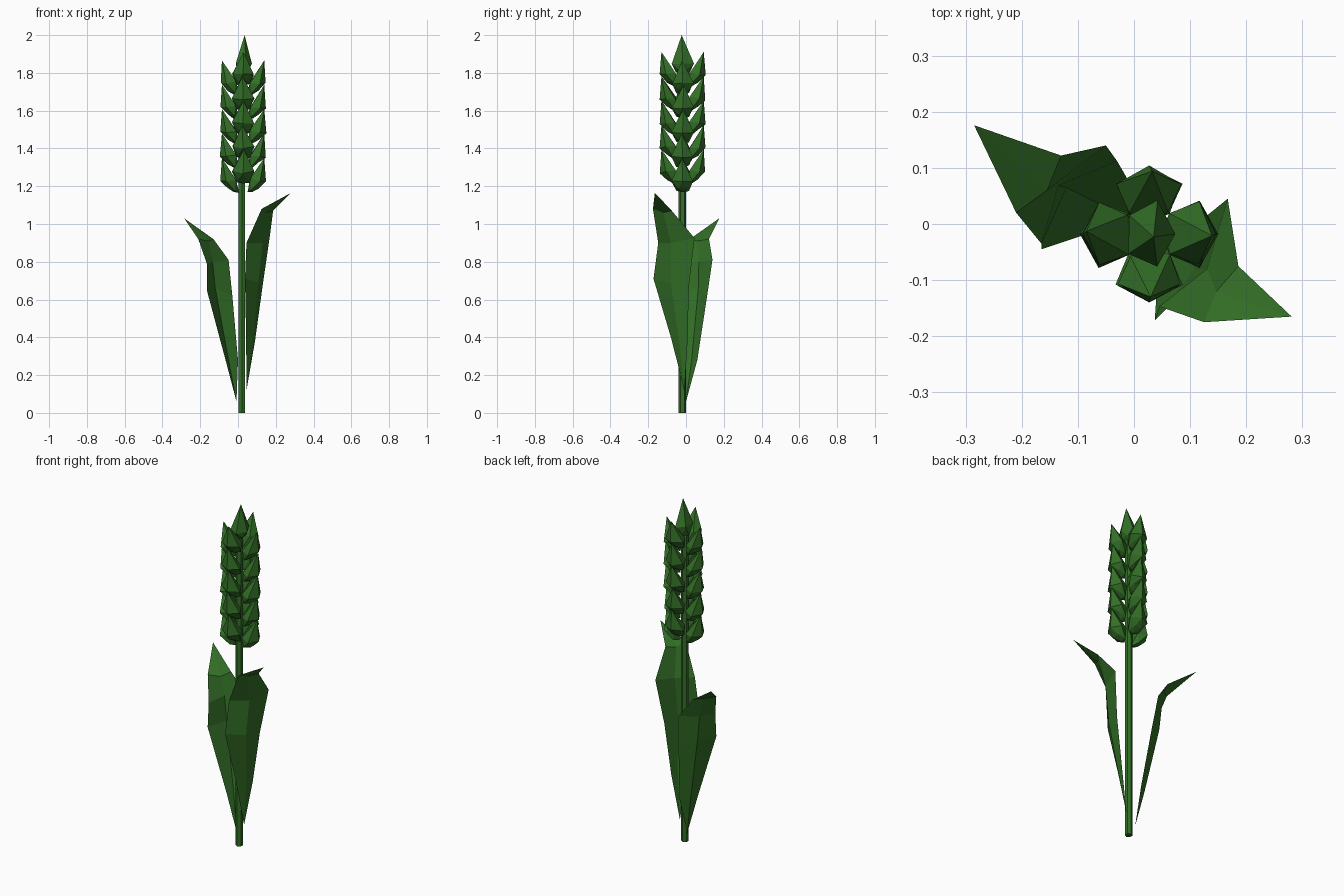
import bpy, bmesh, math, random
from mathutils import Vector

if "Cube" in bpy.data.objects:
    bpy.data.objects.remove(bpy.data.objects["Cube"])

random.seed(4)
green = bpy.data.materials.new("leaf green")
green.diffuse_color = (0.033, 0.16, 0.02, 1)
green.use_nodes = True
green.node_tree.nodes["Principled BSDF"].inputs["Base Color"].default_value = green.diffuse_color
CX, CY = 0.027, -0.018          # axis of the stalk


def finish(name, bm, closed=True):
    if closed:
        bmesh.ops.recalc_face_normals(bm, faces=bm.faces)
    me = bpy.data.meshes.new(name)
    bm.to_mesh(me)
    bm.free()
    me.materials.append(green)
    ob = bpy.data.objects.new(name, me)
    bpy.context.collection.objects.link(ob)
    return ob


# Stem: six-sided tube
bm = bmesh.new()
bmesh.ops.create_cone(bm, cap_ends=True, segments=6, radius1=0.02, radius2=0.02, depth=1.86)
bmesh.ops.translate(bm, verts=bm.verts, vec=(0.021, -0.019, 0.93))
finish("stem", bm)


# Grain: two twisted five-sided rings below a pointed tip
def grain(name, angle, tip_z, height=0.18, r0=0.055, r1=0.075, rt=0.112, width=1.0):
    bm = bmesh.new()
    out = Vector((math.cos(angle), math.sin(angle), 0))
    side = Vector((-out.y, out.x, 0))
    z0 = tip_z - height

    def point(r, s, z):
        return bm.verts.new(Vector((CX, CY, z)) + out * r + side * s)

    def ring(r, rad_out, rad_side, z, twist, tilt):
        vs = []
        for i in range(5):
            a = math.tau * (i + twist) / 5
            j = random.uniform(0.94, 1.06)
            vs.append(point(r + math.cos(a) * rad_out * j, math.sin(a) * rad_side * j,
                            z + tilt * math.cos(a) + random.uniform(-0.006, 0.006)))
        return vs

    low = ring(r0, 0.033, 0.036 * width, z0 + 0.012, 0.5, 0.012)
    mid = ring(r1, 0.046, 0.06 * width, z0 + 0.062, 0.0, -0.004)
    foot = point(r0 - 0.005, 0, z0)
    tip = point(rt, random.uniform(-0.008, 0.008), tip_z)
    for i in range(5):
        k = (i + 1) % 5
        bm.faces.new((foot, low[k], low[i]))
        bm.faces.new((mid[i], low[i], mid[k]))
        bm.faces.new((low[i], low[k], mid[k]))
        bm.faces.new((mid[i], mid[k], tip))
    finish(name, bm)


# Ear: five staggered tiers on four sides, plus a crown
for row in range(5):
    for q in range(4):
        tip_z = (1.35 if q % 2 == 0 else 1.395) + row * 0.129
        grain(f"grain_{row}_{q}", q * math.pi / 2, tip_z)
grain("crown_grain", 0, 2.0, 0.21, 0.0, 0.0, 0.008, 1.0)


# Leaf: folded blade, each row is (edge, midrib, edge)
def leaf(name, base, rows, tip):
    bm = bmesh.new()
    b, t = bm.verts.new(base), bm.verts.new(tip)
    grid = [[bm.verts.new(p) for p in row] for row in rows]
    for s in (0, 1):
        bm.faces.new((b, grid[0][s + 1], grid[0][s]))
        for lo, hi in zip(grid, grid[1:]):
            bm.faces.new((lo[s], lo[s + 1], hi[s + 1], hi[s]))
        bm.faces.new((grid[-1][s], grid[-1][s + 1], t))
    finish(name, bm)


leaf("left_leaf", (-0.008, 0.0, 0.06), [
    ((0.0, 0.06, 0.28), (-0.05, 0.03, 0.28), (-0.066, -0.012, 0.28)),
    ((-0.03, 0.112, 0.62), (-0.12, 0.065, 0.66), (-0.165, -0.045, 0.65)),
    ((-0.05, 0.14, 0.81), (-0.135, 0.068, 0.8), (-0.165, -0.035, 0.79)),
    ((-0.13, 0.122, 0.92), (-0.155, 0.06, 0.91), (-0.21, 0.02, 0.92)),
], (-0.285, 0.176, 1.03))

leaf("right_leaf", (0.045, -0.008, 0.12), [
    ((0.043, -0.08, 0.4), (0.082, -0.04, 0.4), (0.09, 0.008, 0.38)),
    ((0.037, -0.172, 0.71), (0.108, -0.08, 0.69), (0.13, 0.015, 0.67)),
    ((0.045, -0.147, 0.9), (0.13, -0.08, 0.9), (0.167, 0.045, 0.925)),
    ((0.125, -0.175, 1.08), (0.147, -0.12, 1.06), (0.186, -0.075, 1.07)),
], (0.281, -0.165, 1.165))
